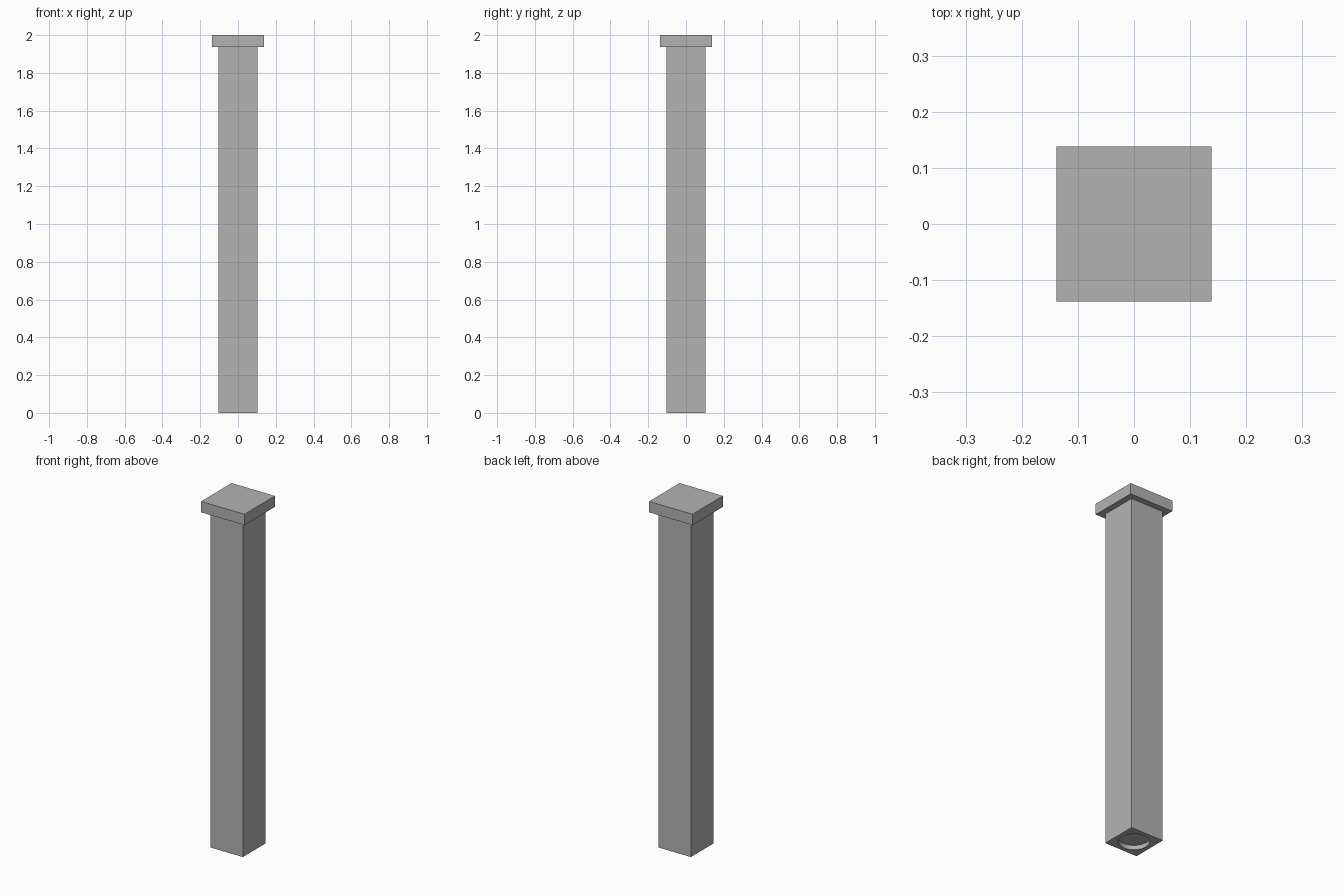
import bpy
import bmesh

cube = bpy.data.objects.get("Cube")
if cube:
    bpy.data.objects.remove(cube, do_unlink=True)

grey = bpy.data.materials.new("plain_grey")
colour = (0.45, 0.45, 0.45, 1)
grey.use_nodes = True
grey.diffuse_color = colour
grey.node_tree.nodes["Principled BSDF"].inputs["Base Color"].default_value = colour


def finish(bm, name):
    mesh = bpy.data.meshes.new(name)
    bm.to_mesh(mesh)
    bm.free()
    mesh.materials.append(grey)
    obj = bpy.data.objects.new(name, mesh)
    bpy.context.collection.objects.link(obj)
    return obj


def box(name, width, bottom, top):
    bm = bmesh.new()
    bmesh.ops.create_cube(bm, size=1)
    bmesh.ops.scale(bm, vec=(width, width, top - bottom), verts=bm.verts)
    bmesh.ops.translate(bm, vec=(0, 0, (top + bottom) / 2), verts=bm.verts)
    return finish(bm, name)


# Square shaft and wider flat cap
shaft_top = 1.937
shaft = box("shaft", 0.208, 0, shaft_top)
cap = box("cap", 0.277, shaft_top, 2)

# Shallow round socket in the underside of the shaft
depth = 0.025
bm = bmesh.new()
bmesh.ops.create_cone(bm, cap_ends=True, segments=32, radius1=0.08,
                      radius2=0.08, depth=2 * depth)
cutter = finish(bm, "socket_cutter")
cutter.hide_render = True
cutter.hide_set(True)

cut = shaft.modifiers.new("socket", 'BOOLEAN')
cut.operation = 'DIFFERENCE'
cut.solver = 'EXACT'
cut.object = cutter

# Smooth socket wall with sharp edges elsewhere
bpy.ops.object.select_all(action='DESELECT')
shaft.select_set(True)
bpy.context.view_layer.objects.active = shaft
bpy.ops.object.modifier_apply(modifier=cut.name)
bpy.ops.object.shade_smooth_by_angle(angle=0.5)
bpy.data.objects.remove(cutter, do_unlink=True)
